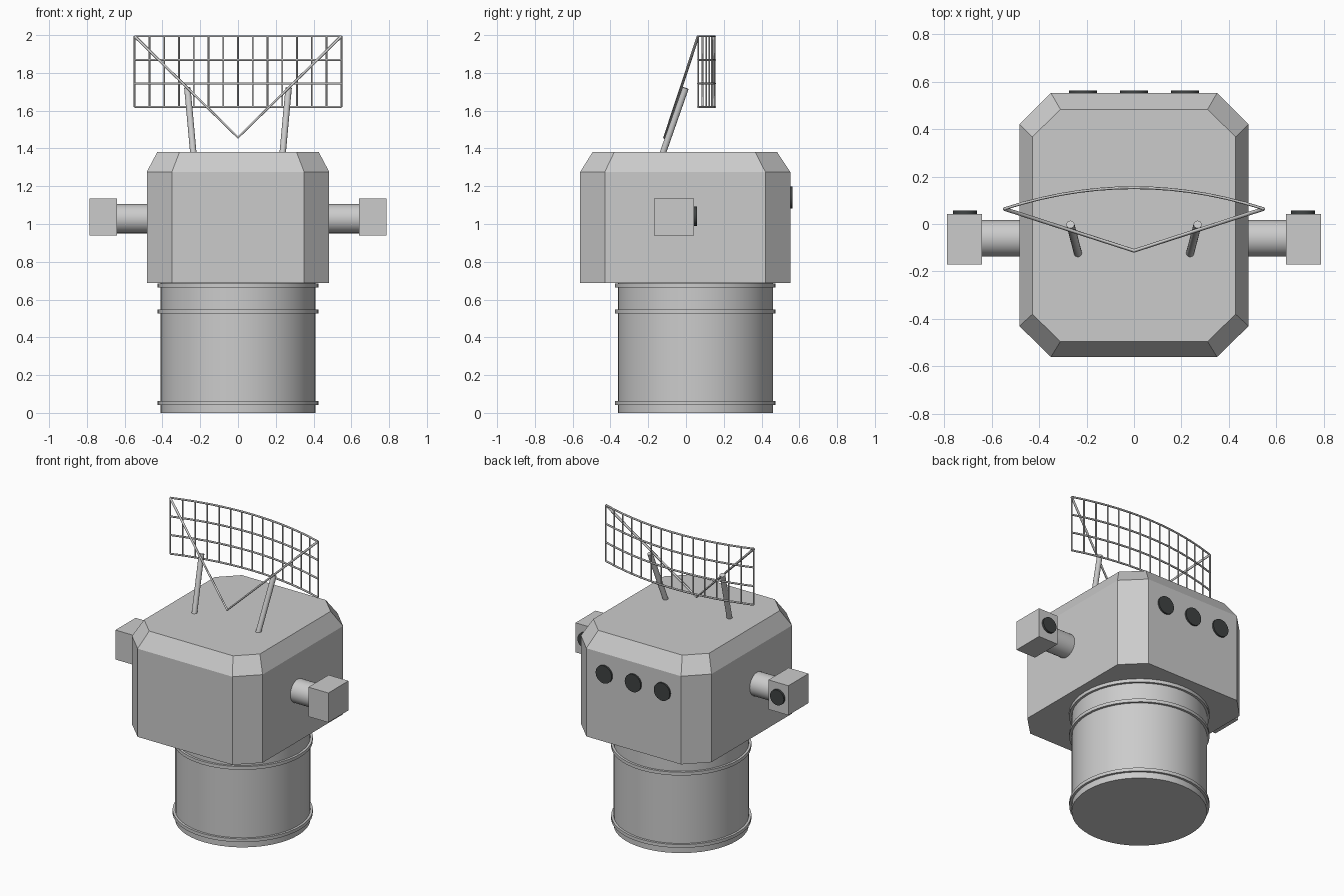
import bpy, bmesh, math
from mathutils import Vector

if "Cube" in bpy.data.objects:
    bpy.data.objects.remove(bpy.data.objects["Cube"])

dark = bpy.data.materials.new("dark_glass")
dark.diffuse_color = (0.05, 0.055, 0.055, 1)
dark.use_nodes = True
dark.node_tree.nodes["Principled BSDF"].inputs["Base Color"].default_value = dark.diffuse_color


def cylinder(name, a, b, r, sides=32, mat=None):
    a, b = Vector(a), Vector(b)
    d = b - a
    bpy.ops.mesh.primitive_cylinder_add(vertices=sides, radius=r, depth=d.length, location=(a + b) / 2)
    o = bpy.context.object
    o.name = name
    o.rotation_euler = d.to_track_quat('Z', 'Y').to_euler()
    bpy.ops.object.shade_smooth_by_angle(angle=math.radians(40))
    if mat:
        o.data.materials.append(mat)
    return o


def box(name, lo, hi):
    lo, hi = Vector(lo), Vector(hi)
    bpy.ops.mesh.primitive_cube_add(size=1, location=(lo + hi) / 2)
    o = bpy.context.object
    o.name = name
    o.scale = hi - lo
    return o


def wire(name, paths, r):
    cu = bpy.data.curves.new(name, 'CURVE')
    cu.dimensions = '3D'
    cu.bevel_depth = r
    cu.bevel_resolution = 1
    cu.use_fill_caps = True
    for pts in paths:
        s = cu.splines.new('POLY')
        s.points.add(len(pts) - 1)
        for p, q in zip(s.points, pts):
            p.co = (*q, 1)
    o = bpy.data.objects.new(name, cu)
    bpy.context.collection.objects.link(o)
    bpy.ops.object.select_all(action='DESELECT')
    o.select_set(True)
    bpy.context.view_layer.objects.active = o
    bpy.ops.object.convert(target='MESH')


# Pedestal with its rings
CY = 0.05
cylinder("pedestal", (0, CY, 0), (0, CY, 0.70), 0.41, 48)
for i, z in enumerate((0.042, 0.525, 0.664)):
    cylinder(f"pedestal_ring_{i}", (0, CY, z), (0, CY, z + 0.022), 0.425, 48)


# Turret housing: octagonal outline lofted to a smaller chamfered top
def octagon(x, y0, y1, cx, cy0, cy1, z):
    return [(cx, y0, z), (x, cy0, z), (x, cy1, z), (cx, y1, z),
            (-cx, y1, z), (-x, cy1, z), (-x, cy0, z), (-cx, y0, z)]


bm = bmesh.new()
rings = [[bm.verts.new(p) for p in octagon(*a)] for a in (
    (0.483, -0.56, 0.552, 0.35, -0.43, 0.42, 0.687),
    (0.483, -0.56, 0.552, 0.35, -0.43, 0.42, 1.276),
    (0.428, -0.495, 0.483, 0.31, -0.38, 0.367, 1.38))]
for lo, hi in zip(rings, rings[1:]):
    for i in range(8):
        j = (i + 1) % 8
        bm.faces.new((lo[i], lo[j], hi[j], hi[i]))
bm.faces.new(rings[0][::-1])
bm.faces.new(rings[-1])
me = bpy.data.meshes.new("turret_housing")
bm.to_mesh(me)
bm.free()
bpy.context.collection.objects.link(bpy.data.objects.new("turret_housing", me))

# Rear portholes
for i, x in enumerate((-0.215, 0, 0.215)):
    cylinder(f"rear_porthole_{i}", (x, 0.54, 1.14), (x, 0.563, 1.14), 0.059, 32, dark)

# Side arms with sensor boxes and lenses, and the antenna posts
for s, side in ((-1, "left"), (1, "right")):
    cylinder(f"{side}_arm", (s * 0.46, -0.06, 1.028), (s * 0.66, -0.06, 1.028), 0.077)
    a, b = sorted((s * 0.64, s * 0.787))
    box(f"{side}_sensor_box", (a, -0.17, 0.938), (b, 0.043, 1.135))
    cylinder(f"{side}_lens", (s * 0.712, 0.03, 1.041), (s * 0.712, 0.057, 1.041), 0.051, 32, dark)
    cylinder(f"{side}_antenna_post", (s * 0.235, -0.128, 1.36), (s * 0.268, -0.002, 1.72), 0.017, 16)

# Curved antenna grid
W, Z0, Z1, N = 0.547, 1.62, 1.994, 14


def arc_y(x):
    return 0.153 - 0.089 * (x / W) ** 2


xs = [-W + 2 * W * i / N for i in range(N + 1)]
wire("antenna_horizontal_bars",
     [[(x, arc_y(x), Z0 + (Z1 - Z0) * k / 3) for x in xs] for k in range(4)], 0.006)
wire("antenna_vertical_bars", [[(x, arc_y(x), Z0), (x, arc_y(x), Z1)] for x in xs], 0.005)

# V-shaped feed struts
wire("antenna_feed_struts",
     [[(-W, arc_y(W), Z1), (0, -0.113, 1.458), (W, arc_y(W), Z1)]], 0.008)
